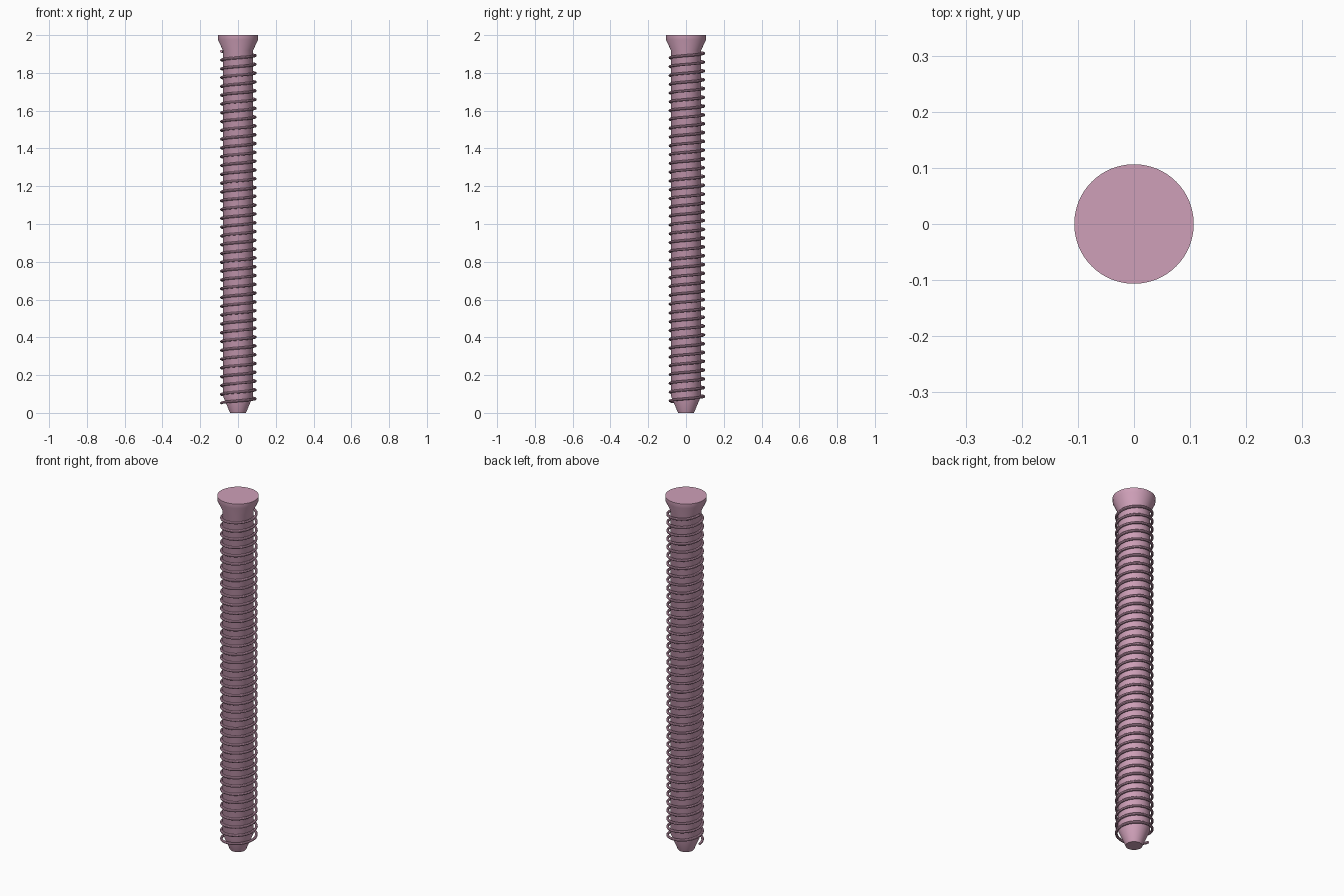
import bpy, bmesh, math

if "Cube" in bpy.data.objects:
    bpy.data.objects.remove(bpy.data.objects["Cube"])

pink = bpy.data.materials.new("pink")
pink.diffuse_color = (0.62, 0.35, 0.48, 1)
pink.use_nodes = True
pink.node_tree.nodes["Principled BSDF"].inputs["Base Color"].default_value = pink.diffuse_color


def finish(obj):
    obj.data.materials.append(pink)
    bpy.ops.object.select_all(action='DESELECT')
    obj.select_set(True)
    bpy.context.view_layer.objects.active = obj
    bpy.ops.object.shade_smooth_by_angle(angle=math.radians(30))


def lathe(name, profile, sides=64):
    """Closed solid of revolution from (radius, z) points, bottom to top."""
    bm = bmesh.new()
    rings = [[bm.verts.new((r * math.cos(2 * math.pi * i / sides),
                            r * math.sin(2 * math.pi * i / sides), z))
              for i in range(sides)] for r, z in profile]
    for low, high in zip(rings, rings[1:]):
        for i in range(sides):
            j = (i + 1) % sides
            bm.faces.new((low[i], low[j], high[j], high[i]))
    bm.faces.new(rings[0][::-1])
    bm.faces.new(rings[-1])
    mesh = bpy.data.meshes.new(name)
    bm.to_mesh(mesh)
    bm.free()
    obj = bpy.data.objects.new(name, mesh)
    bpy.context.collection.objects.link(obj)
    finish(obj)


# Shaft with tapered tip and countersunk head
lathe("screw_body", [(0.042, 0), (0.08, 0.09), (0.08, 1.92),
                     (0.106, 1.975), (0.1065, 2.0)])

# Thread: right-handed wire coil, slightly off the shaft axis
TURNS, STEPS = 40, 32
Z0, Z1, RADIUS, WIRE = 0.052, 1.915, 0.09, 0.007
CX, CY = 0.002, 0.005
curve = bpy.data.curves.new("thread_path", 'CURVE')
curve.dimensions = '3D'
curve.bevel_depth = WIRE
curve.bevel_resolution = 2
curve.use_fill_caps = True
spline = curve.splines.new('POLY')
count = TURNS * STEPS
spline.points.add(count)
for i, point in enumerate(spline.points):
    a = math.pi + 2 * math.pi * i / STEPS
    point.co = (CX + RADIUS * math.cos(a), CY + RADIUS * math.sin(a),
                Z0 + (Z1 - Z0) * i / count, 1)
path = bpy.data.objects.new("thread_path", curve)
bpy.context.collection.objects.link(path)

# Turn the coil into a mesh
graph = bpy.context.evaluated_depsgraph_get()
mesh = bpy.data.meshes.new_from_object(path.evaluated_get(graph))
bpy.data.objects.remove(path)
mesh.materials.clear()
thread = bpy.data.objects.new("thread", mesh)
bpy.context.collection.objects.link(thread)
finish(thread)
